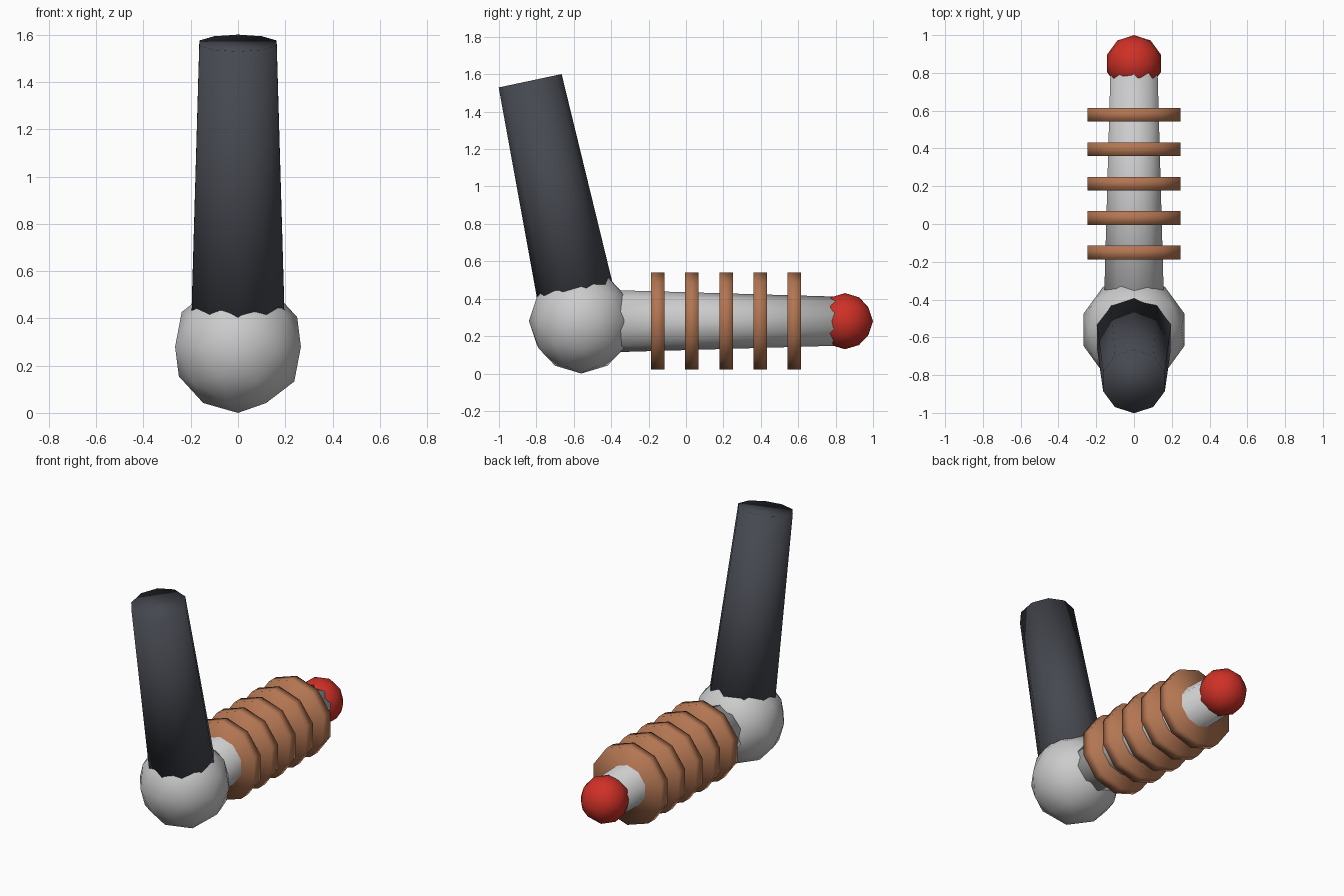
import bpy
from math import radians, sin, cos

if "Cube" in bpy.data.objects:
    bpy.data.objects.remove(bpy.data.objects["Cube"])

SIDES = 10
AXIS_Z = 0.28


def material(name, rgb):
    m = bpy.data.materials.new(name)
    m.diffuse_color = (*rgb, 1)
    m.use_nodes = True
    m.node_tree.nodes["Principled BSDF"].inputs["Base Color"].default_value = m.diffuse_color
    return m


dark = material("dark_grip", (0.06, 0.065, 0.08))
copper = material("copper", (0.45, 0.18, 0.085))
red = material("red", (0.62, 0.03, 0.02))


def finish(name, mat):
    ob = bpy.context.object
    ob.name = name
    bpy.ops.object.shade_smooth()
    if mat:
        ob.data.materials.append(mat)
    return ob


def ball(name, y, radius, mat=None):
    bpy.ops.mesh.primitive_ico_sphere_add(subdivisions=2, radius=radius, location=(0, y, AXIS_Z))
    return finish(name, mat)


def tapered_rod(name, base_y, base_z, length, r1, r2, tilt, mat=None):
    """Ten-sided rod starting at its base centre, tilted about x."""
    a = radians(tilt)
    centre = (0, base_y - sin(a) * length / 2, base_z + cos(a) * length / 2)
    bpy.ops.mesh.primitive_cone_add(vertices=SIDES, radius1=r1, radius2=r2, depth=length,
                                    location=centre, rotation=(a, 0, 0))
    return finish(name, mat)


# Joint and leaning handle
ball("joint", -0.56, 0.28)
tapered_rod("handle", -0.56, AXIS_Z, 1.314, 0.211, 0.172, 12, dark)

# Horizontal shaft with a red tip
tapered_rod("shaft", -0.56, AXIS_Z, 1.41, 0.171, 0.13, -90)
ball("tip", 0.85, 0.15, red)

# Copper coil rings
for i in range(5):
    y = -0.151 + 0.1825 * i
    tapered_rod(f"coil_ring_{i + 1}", y - 0.036, AXIS_Z, 0.072, 0.259, 0.259, -90, copper)
